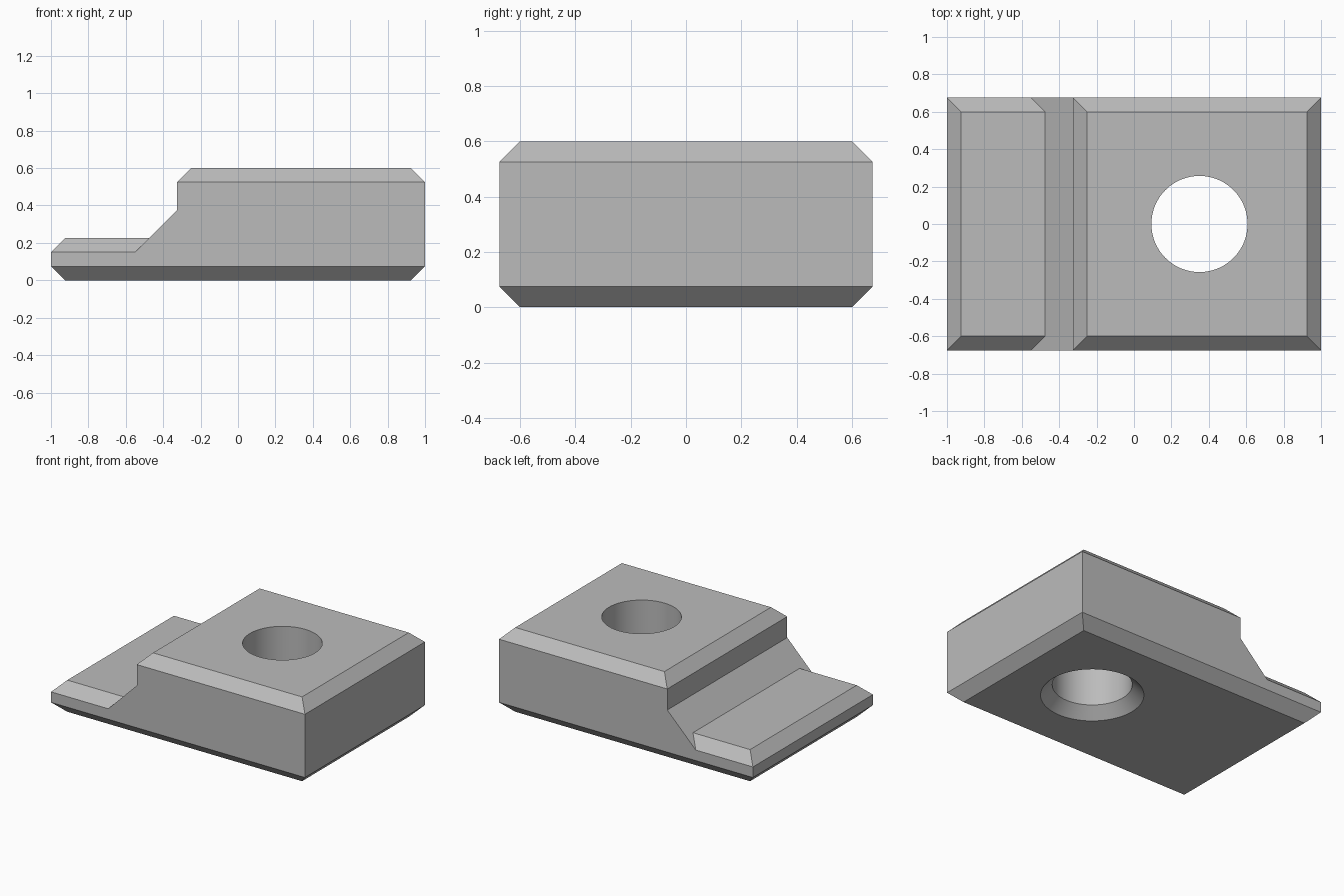
import bpy
import bmesh
from mathutils import Matrix

default = bpy.data.objects.get("Cube")
if default:
    bpy.data.objects.remove(default, do_unlink=True)

# One plain grey for the whole part
grey = bpy.data.materials.new("light_grey")
grey.use_nodes = True
GREY = (0.5, 0.5, 0.5, 1)
grey.diffuse_color = GREY
grey.node_tree.nodes["Principled BSDF"].inputs["Base Color"].default_value = GREY


def make_object(name, bm):
    bmesh.ops.recalc_face_normals(bm, faces=bm.faces[:])
    mesh = bpy.data.meshes.new(name)
    bm.to_mesh(mesh)
    bm.free()
    mesh.materials.append(grey)
    obj = bpy.data.objects.new(name, mesh)
    bpy.context.collection.objects.link(obj)
    return obj


C = 0.075               # chamfer size
OUT = 0.675             # half depth at the side walls
IN = OUT - C            # half depth at the chamfered rims

# Stepped side profile: x, z, half depth
profile = [
    (-1 + C, 0, IN), (1 - C, 0, IN),
    (1, C, OUT), (1, 0.6 - C, OUT),
    (1 - C, 0.6, IN), (-0.25, 0.6, IN),
    (-0.325, 0.6 - C, OUT), (-0.325, 0.375, OUT),
    (-0.55, 0.15, OUT), (-0.475, 0.225, IN),
    (-1 + C, 0.225, IN), (-1, 0.15, OUT), (-1, C, OUT),
]
bm = bmesh.new()
front = [bm.verts.new((x, -d, z)) for x, z, d in profile]
back = [bm.verts.new((x, d, z)) for x, z, d in profile]

# Strips across the depth, with the slope as one face
for i in range(len(profile)):
    j = (i + 1) % len(profile)
    if i not in (7, 8):
        bm.faces.new((front[i], front[j], back[j], back[i]))
bm.faces.new(front[7:10] + back[9:6:-1])

# Side walls and their chamfers
for side in (front, back):
    for loop in ((2, 3, 6, 7, 8, 11, 12), (0, 1, 2, 12), (3, 4, 5, 6), (8, 9, 10, 11)):
        bm.faces.new([side[i] for i in loop])
block = make_object("stepped_block", bm)

# Round through hole with a countersunk lower rim
R = 0.257
bm = bmesh.new()
rings = []
for radius, z in ((R + 2 * C, -C), (R, C), (R, 0.8)):
    rings.append(bmesh.ops.create_circle(
        bm, segments=96, radius=radius, matrix=Matrix.Translation((0.35, 0, z)))["verts"])
for a, b in zip(rings, rings[1:]):
    for i in range(len(a)):
        j = (i + 1) % len(a)
        bm.faces.new((a[i], a[j], b[j], b[i]))
bm.faces.new(rings[0])
bm.faces.new(rings[-1])
cutter = make_object("hole_cutter", bm)
cutter.hide_render = True

cut = block.modifiers.new("hole", "BOOLEAN")
cut.operation = "DIFFERENCE"
cut.solver = "EXACT"
cut.object = cutter

bpy.ops.object.select_all(action="DESELECT")
block.select_set(True)
bpy.context.view_layer.objects.active = block
bpy.ops.object.modifier_apply(modifier=cut.name)
bpy.data.objects.remove(cutter, do_unlink=True)
bpy.ops.object.shade_smooth_by_angle(angle=0.5)
